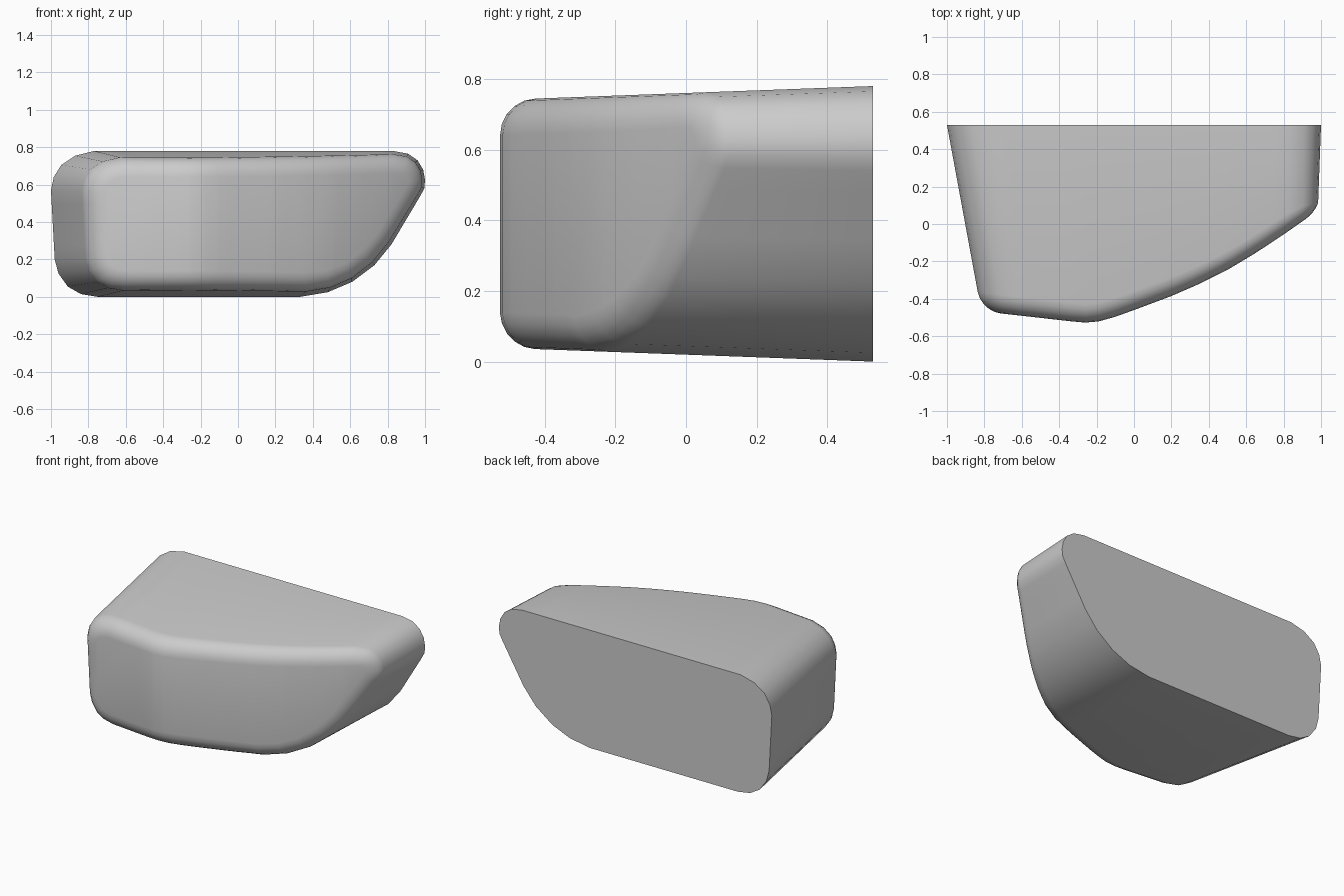
import bpy, bmesh, math
from mathutils import Vector

if "Cube" in bpy.data.objects:
    bpy.data.objects.remove(bpy.data.objects["Cube"])

BACK = 0.53
# Back outline in x,z (counter-clockwise seen from the front)
OUTLINE = [(-1, .57), (-.98, .20), (-.96, .125), (-.91, .055), (-.84, .015), (-.75, 0),
           (.33, 0), (.48, .025), (.61, .08), (.73, .17), (.82, .28),
           (.975, .54), (.996, .58), (1, .625), (.99, .68), (.96, .73), (.91, .765), (.83, .78),
           (-.77, .78), (-.87, .755), (-.945, .705), (-.985, .64)]
# Plan curve of the front face: x,y
PLAN = [(-1.1, -.437), (-.74, -.475), (-.33, -.521), (-.26, -.527), (-.19, -.521), (-.1, -.496),
        (0, -.46), (.2, -.385), (.35, -.32), (.5, -.245), (.65, -.155), (.8, -.056), (.93, .035), (1.1, .16)]


def front(x):
    for (x0, y0), (x1, y1) in zip(PLAN, PLAN[1:]):
        if x <= x1:
            return y0 + (y1 - y0) * (x - x0) / (x1 - x0)
    return PLAN[-1][1]


# Subdivide long outline edges so they can follow the front curve
pts = []
for i, a in enumerate(OUTLINE):
    a, b = Vector(a), Vector(OUTLINE[(i + 1) % len(OUTLINE)])
    n = max(1, round((b - a).length / 0.08))
    pts += [a.lerp(b, k / n) for k in range(n)]
N = len(pts)

# Inward mitred normals
inward = []
for i in range(N):
    e0 = (pts[i] - pts[i - 1]).normalized()
    e1 = (pts[(i + 1) % N] - pts[i]).normalized()
    n = Vector((-e0.y - e1.y, e0.x + e1.x)).normalized()
    inward.append(n / n.dot(Vector((-e1.y, e1.x))))


def place(i, y, inset):
    """Outline point i at depth y, with draft taper and extra inset."""
    depth = BACK - y
    p = pts[i] + inward[i] * (0.037 * depth + inset)
    w = min(1, max(0, (0.8 - pts[i].x) / 1.55))
    return p.x + w * 0.147 * depth, p.y


bm = bmesh.new()
rings = [[bm.verts.new((p.x, BACK, p.y)) for p in pts]]
SEG = 5
for s in range(SEG + 1):
    t = math.pi / 2 * s / SEG
    ring = []
    for i in range(N):
        # tighter depth where the slanted side meets the sloping front
        right = max(0, -inward[i].normalized().x)
        r_in, r_y = 0.1 - 0.035 * right, 0.1 - 0.055 * right
        y = 0
        for _ in range(10):
            x, z = place(i, y, r_in * (1 - math.cos(t)))
            y = front(x) + r_y * (1 - math.sin(t))
        ring.append(bm.verts.new((x, y, z)))
    rings.append(ring)
for a, b in zip(rings, rings[1:]):
    for i in range(N):
        j = (i + 1) % N
        bm.faces.new((a[i], a[j], b[j], b[i]))
bm.faces.new(rings[0])
cap = [bm.faces.new(rings[-1])]

# Slice the front cap into vertical strips that follow the plan curve
for x in [p[0] for p in PLAN[1:-1]]:
    cap_verts = {v for f in cap for v in f.verts}
    cap_edges = {e for f in cap for e in f.edges}
    res = bmesh.ops.bisect_plane(bm, geom=cap + list(cap_edges) + list(cap_verts), dist=1e-4,
                                 plane_co=(x, 0, 0), plane_no=(1, 0, 0))
    for g in res["geom_cut"]:
        if isinstance(g, bmesh.types.BMVert):
            g.co.y = front(g.co.x)
    cap = [g for g in res["geom"] if isinstance(g, bmesh.types.BMFace)]
bmesh.ops.recalc_face_normals(bm, faces=bm.faces[:])

mesh = bpy.data.meshes.new("tapered_block")
bm.to_mesh(mesh)
bm.free()
block = bpy.data.objects.new("tapered_block", mesh)
bpy.context.collection.objects.link(block)
bpy.context.view_layer.objects.active = block
block.select_set(True)
bpy.ops.object.shade_smooth_by_angle(angle=math.radians(35))
